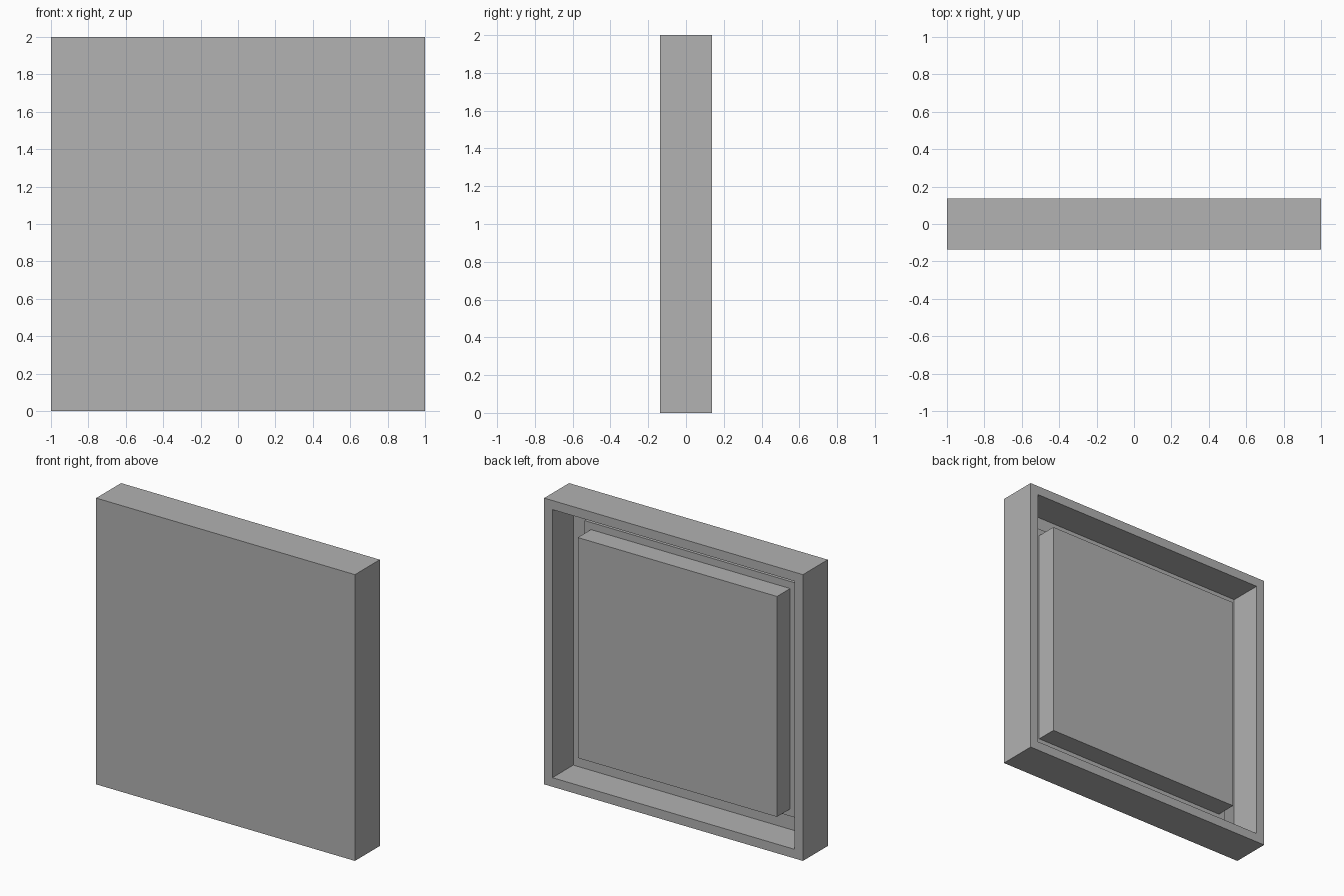
import bpy
import bmesh
from mathutils import Matrix

cube = bpy.data.objects.get("Cube")
if cube:
    bpy.data.objects.remove(cube, do_unlink=True)

# Single plain grey
GREY = (0.445, 0.445, 0.445, 1.0)
grey = bpy.data.materials.new("plain_grey")
grey.use_nodes = True
grey.diffuse_color = GREY
grey.node_tree.nodes["Principled BSDF"].inputs["Base Color"].default_value = GREY

BACK, FRONT = 0.137, -0.137   # outer faces
FLOOR = -0.093                # bottom of the rear recess
STEP = -0.05                  # top of the raised plate
BLOCK = 0.095                 # rear face of the central block
RIM = 0.09                    # width of the frame rim


def square_slab(name, half, y0, y1, recess=None):
    """Square slab centred at z = 1, optionally hollowed from the rear."""
    bm = bmesh.new()
    size = Matrix.Diagonal((2 * half, y1 - y0, 2 * half, 1))
    place = Matrix.Translation((0, (y0 + y1) / 2, 1))
    bmesh.ops.create_cube(bm, size=1, matrix=place @ size)
    if recess:
        rim, floor_y = recess
        rear = max(bm.faces, key=lambda f: f.calc_center_median().y)
        bmesh.ops.inset_individual(bm, faces=[rear], thickness=rim)
        floor = bmesh.ops.extrude_discrete_faces(bm, faces=[rear])["faces"][0]
        for v in floor.verts:
            v.co.y = floor_y
    bmesh.ops.recalc_face_normals(bm, faces=bm.faces)
    mesh = bpy.data.meshes.new(name)
    bm.to_mesh(mesh)
    bm.free()
    mesh.materials.append(grey)
    obj = bpy.data.objects.new(name, mesh)
    bpy.context.collection.objects.link(obj)
    return obj


# Tray with rim, then the stepped core inside it
square_slab("outer_tray", 1.0, FRONT, BACK, recess=(RIM, FLOOR))
square_slab("raised_plate", 0.82, FLOOR, STEP)
square_slab("central_block", 0.77, STEP, BLOCK)
